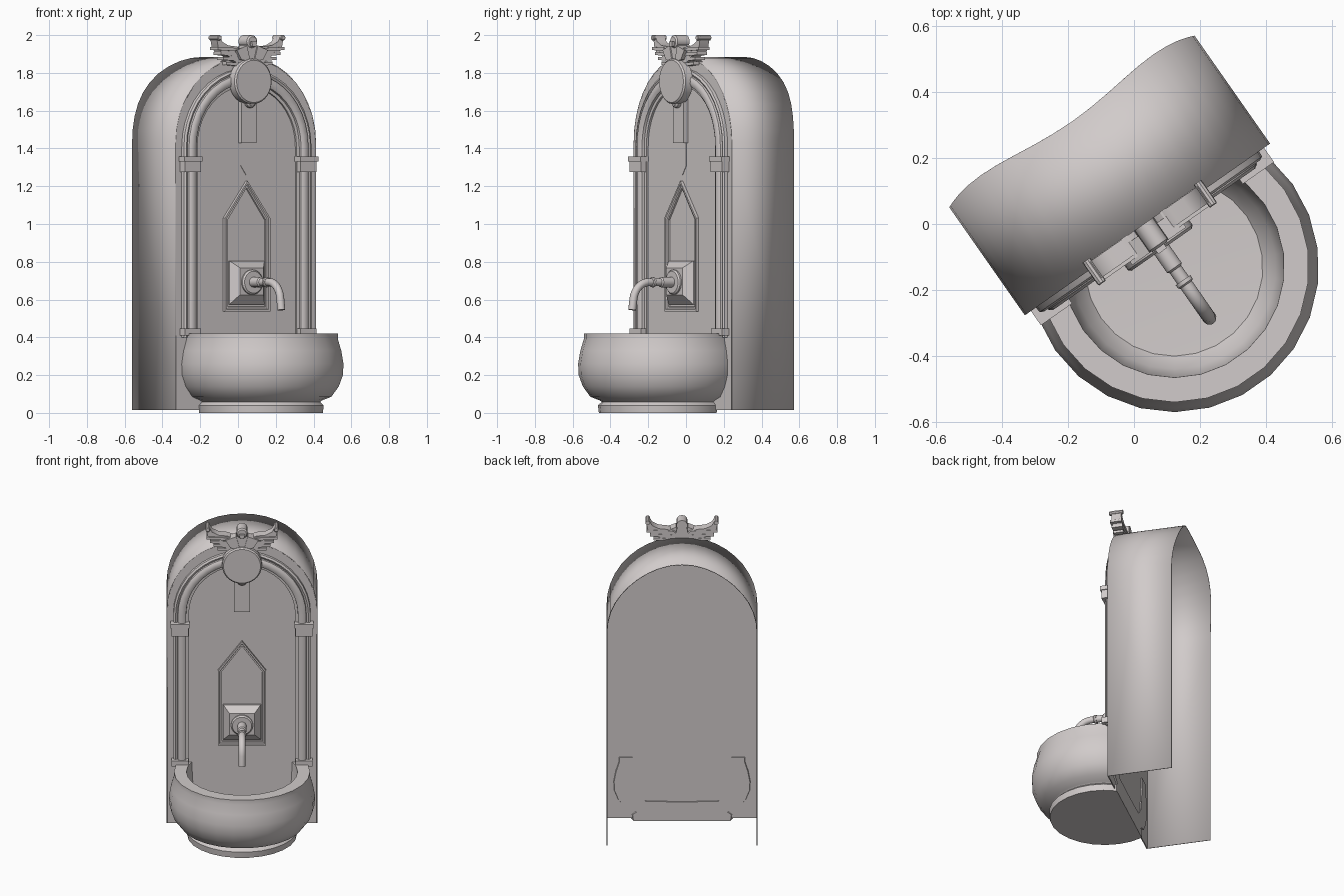
import bpy, bmesh, math
from mathutils import Matrix

if "Cube" in bpy.data.objects:
    bpy.data.objects.remove(bpy.data.objects["Cube"])

stone = bpy.data.materials.new("pale_stone")
stone.use_nodes = True
STONE = (0.64, 0.60, 0.595, 1)
stone.diffuse_color = STONE
stone.node_tree.nodes["Principled BSDF"].inputs["Base Color"].default_value = STONE

# The fountain is turned about the vertical; parts are built facing -y
PLACE = Matrix.Translation((0.041, -0.0165, 0)) @ Matrix.Rotation(math.radians(35), 4, "Z")
HALF, SPRING = 0.452, 1.43


def finish(name, bm, angle=35):
    bmesh.ops.remove_doubles(bm, verts=bm.verts, dist=1e-5)
    bmesh.ops.recalc_face_normals(bm, faces=bm.faces)
    mesh = bpy.data.meshes.new(name)
    bm.to_mesh(mesh)
    bm.free()
    obj = bpy.data.objects.new(name, mesh)
    bpy.context.collection.objects.link(obj)
    mesh.materials.append(stone)
    obj.matrix_world = PLACE
    bpy.ops.object.select_all(action="DESELECT")
    obj.select_set(True)
    bpy.context.view_layer.objects.active = obj
    bpy.ops.object.shade_smooth_by_angle(angle=math.radians(angle))
    return obj


def loft(name, rings, closed=True, caps=True, angle=35):
    """Skin a list of equal-length point rings."""
    bm = bmesh.new()
    rows = [[bm.verts.new(p) for p in ring] for ring in rings]
    n = len(rows[0])
    for a, b in zip(rows, rows[1:]):
        for i in range(n if closed else n - 1):
            j = (i + 1) % n
            bm.faces.new((a[i], a[j], b[j], b[i]))
    if caps:
        bm.faces.new(rows[0])
        bm.faces.new(rows[-1])
    return finish(name, bm, angle)


def prism(name, pts, y0, y1):
    """Extrude an (x, z) outline between two depths."""
    return loft(name, [[(x, y, z) for x, z in pts] for y in (y0, y1)])


def rect(w, z0, z1, cx=0):
    return [(cx - w, z0), (cx + w, z0), (cx + w, z1), (cx - w, z1)]


def disc(name, r, z, y0, y1, x=0, bevel=0.008, n=28):
    ring = lambda q, y: [(x + q * math.cos(2 * math.pi * i / n), y,
                          z + q * math.sin(2 * math.pi * i / n)) for i in range(n)]
    return loft(name, [ring(r, y1), ring(r, y0 + bevel), ring(r - bevel, y0)])


def arch(r, centre, bottom, n=20):
    """Points and outward directions along a round-headed arch."""
    out = [(-r, bottom, -1, 0)]
    for i in range(n + 1):
        a = math.pi * (1 - i / n)
        c, s = math.cos(a), math.sin(a)
        out.append((r * c, centre + r * s, c, s))
    return out + [(r, bottom, 1, 0)]


# Open-backed hood, its rear edge bowing out slightly at the shoulders
outline = arch(HALF, SPRING, 0.015)
hood = loft("hood", [[(x, 0, z) for x, z, c, s in outline],
                     [(x, 0.40 + 0.1 * (c * s) ** 2, z) for x, z, c, s in outline]],
            closed=False, caps=False)
thick = hood.modifiers.new("thickness", "SOLIDIFY")
thick.thickness = 0.005
thick.offset = 0

# Back panel closing the front of the hood
prism("back_panel", [(x, z) for x, z, c, s in outline], 0, 0.006)

# Stepped moulding running up both sides and round the arch
steps = [(-0.05, 0.003), (-0.05, -0.012), (-0.034, -0.014), (-0.032, -0.028), (-0.018, -0.036),
         (0.004, -0.036), (0.016, -0.028), (0.018, -0.016), (0.03, -0.024), (0.042, -0.018),
         (0.044, 0.003)]
loft("arch_moulding", [[(x + c * o, y, z + s * o) for o, y in steps]
                       for x, z, c, s in arch(0.37, 1.41, 0.4)])

# Capitals and column bases
for side, sx in (("left", 1), ("right", -1)):
    cx = sx * 0.374
    prism(side + "_capital", rect(0.052, 1.275, 1.335, cx), -0.046, 0.003)
    prism(side + "_capital_top", rect(0.058, 1.33, 1.357, cx), -0.053, 0.003)
    prism(side + "_column_base", rect(0.051, 0.41, 0.447, cx), -0.046, 0.003)

# Basin: a turned bowl on a plinth, cut flat behind
profile = [(0, 0), (0.33, 0), (0.335, 0.04), (0.315, 0.058), (0.325, 0.066), (0.375, 0.085),
           (0.415, 0.14), (0.437, 0.20), (0.44, 0.26), (0.428, 0.33), (0.41, 0.39),
           (0.41, 0.42), (0.335, 0.42), (0.33, 0.30), (0.31, 0.18), (0.27, 0.13), (0, 0.12)]
bm = bmesh.new()
chain = [bm.verts.new((r, 0, z)) for r, z in profile]
edges = [bm.edges.new(pair) for pair in zip(chain, chain[1:])]
bmesh.ops.spin(bm, geom=chain + edges, cent=(0, 0, 0), axis=(0, 0, 1),
               angle=2 * math.pi, steps=26)
bmesh.ops.remove_doubles(bm, verts=bm.verts, dist=1e-5)
bmesh.ops.translate(bm, verts=bm.verts, vec=(0, -0.14, 0))
bmesh.ops.bisect_plane(bm, geom=bm.verts[:] + bm.edges[:] + bm.faces[:],
                       plane_co=(0, 0.014, 0), plane_no=(0, 1, 0), clear_outer=True)
bmesh.ops.holes_fill(bm, edges=[e for e in bm.edges if e.is_boundary], sides=0)
finish("basin", bm)


# Pointed niche frame with a raised double border
def house(i):
    return [(i - 0.146, 0.537 + i), (0.146 - i, 0.537 + i), (0.146 - i, 1.032 - i * 0.4),
            (0, 1.228 - i * 1.5), (i - 0.146, 1.032 - i * 0.4)]


loft("niche_frame", [[(x, y, z) for x, z in house(i)] for i, y in
                     ((0, 0.003), (0, -0.018), (0.01, -0.018), (0.014, -0.009),
                      (0.024, -0.009), (0.026, 0.003))], caps=False)

# Spout block, rose and bent pipe
loft("spout_block", [[(x, y, z) for x, z in rect(w, a, b)] for w, a, b, y in
                     ((0.113, 0.575, 0.805, 0.003), (0.113, 0.575, 0.805, -0.012),
                      (0.076, 0.625, 0.768, -0.055))])
disc("spout_rose", 0.066, 0.692, -0.072, -0.05)
disc("spout_socket", 0.027, 0.692, -0.15, -0.06)
disc("spout_collar", 0.027, 0.692, -0.205, -0.188, bevel=0.005)

path = [(-0.06, 0.692), (-0.22, 0.692)]
for i in range(1, 9):
    a = math.radians(80) * i / 8
    path.append((-0.22 - 0.1 * math.sin(a), 0.592 + 0.1 * math.cos(a)))
path.append((-0.328, 0.545))
rings = []
for k, (y, z) in enumerate(path):
    ya, za = path[max(k - 1, 0)]
    yb, zb = path[min(k + 1, len(path) - 1)]
    t = math.atan2(zb - za, yb - ya) + math.pi / 2
    rings.append([(0.021 * math.cos(q), y + 0.021 * math.sin(q) * math.cos(t),
                   z + 0.021 * math.sin(q) * math.sin(t))
                  for q in (2 * math.pi * i / 14 for i in range(14))])
loft("spout_pipe", rings)

# Keystone strip and pointed pendant below the medallion
prism("keystone_strip", rect(0.047, 1.43, 1.68), -0.03, 0.003)
prism("pendant_point", [(0, 1.26), (0.035, 1.31), (0.035, 1.44), (-0.035, 1.44), (-0.035, 1.31)],
      -0.003, 0.003)

# Medallion
disc("medallion", 0.12, 1.755, -0.075, -0.02)
disc("medallion_drop", 0.03, 1.645, -0.06, -0.02, bevel=0.01, n=12)

# Winged crest
disc("crest_head", 0.034, 1.966, -0.065, 0.02, n=12)
prism("crest_neck", [(-0.05, 1.84), (0.05, 1.84), (0.028, 1.96), (-0.028, 1.96)], -0.055, 0.02)
prism("crest_beak", [(-0.012, 1.94), (0.012, 1.94), (0.016, 1.965), (-0.016, 1.965)], -0.08, -0.05)
wing = [(0.02, 1.85), (0.09, 1.855), (0.14, 1.89), (0.185, 1.905), (0.207, 1.94), (0.218, 1.995),
        (0.198, 1.998), (0.18, 1.965), (0.14, 1.945), (0.09, 1.94), (0.05, 1.925), (0.02, 1.90)]
for side, sx in (("left", 1), ("right", -1)):
    prism(side + "_wing", [(sx * x, z) for x, z in wing], -0.04, 0.02)
    disc(side + "_wing_scroll", 0.014, 1.986, -0.055, 0.03, x=sx * 0.206, bevel=0.003, n=10)
    # Layered feathers, shorter toward the bottom
    for i in range(4):
        tip = 0.215 - 0.022 * i
        z = 1.925 - 0.026 * i
        prism(f"{side}_feather_{i + 1}", [(sx * 0.06, z - 0.012), (sx * tip, z - 0.004),
              (sx * tip, z + 0.012), (sx * 0.06, z + 0.006)], -0.05 + 0.005 * i, 0.022)
    prism(side + "_breast", [(sx * 0.012, 1.86), (sx * 0.07, 1.87), (sx * 0.10, 1.92),
          (sx * 0.035, 1.945)], -0.062, 0)
